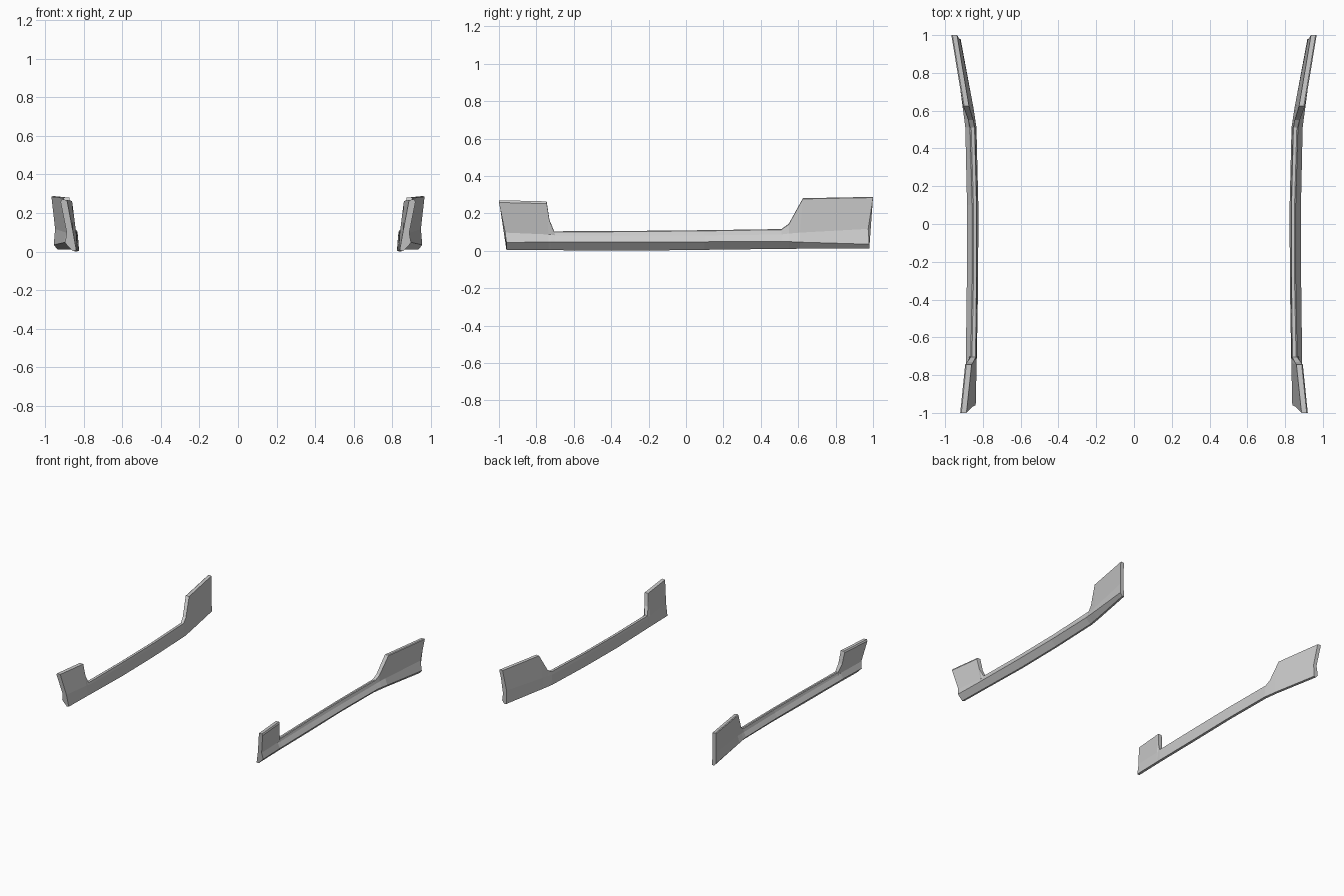
import bpy, bmesh

# Stations from front to rear:
# y top, y waist, y bottom, z top, z waist, z crease, z bottom,
# x: inner bottom, inner waist, inner top, outer top, outer waist, crease
STATIONS = [
    (-1.00, -.967, -.96, .270, .10, .045, .006, .838, .855, .887, .920, .888, .897),
    (-.745, -.735, -.735, .264, .09, .046, .006, .833, .838, .860, .894, .868, .890),
    (-.730, -.722, -.722, .165, .09, .046, .006, .833, .838, .850, .882, .868, .890),
    (-.705, -.70, -.70, .104, .085, .046, .006, .832, .835, .839, .864, .869, .890),
    (-.30, -.30, -.30, .106, .085, .046, .003, .825, .831, .834, .856, .863, .885),
    (.10, .10, .10, .110, .085, .048, .008, .824, .830, .834, .856, .863, .884),
    (.51, .51, .51, .116, .09, .050, .013, .834, .840, .844, .868, .874, .893),
    (.55, .55, .55, .145, .095, .049, .013, .840, .846, .851, .878, .879, .898),
    (.625, .61, .61, .281, .10, .046, .014, .849, .855, .874, .905, .888, .906),
    (1.00, .974, .98, .288, .12, .035, .014, .918, .920, .937, .967, .948, .955),
]


def section(s, side):
    yt, ym, yb, zt, zm, zc, zb, ib, im, it, ot, om, oc = s
    bevel = .012 if yt < -.73 else .004
    pts = [(ib, yb, zb), (im, ym, zm), (it, yt, zt - .002),
           (ot - .006, yt, zt), (ot, yt, zt - bevel),
           (om, ym, zm - .003), (oc, yb, zc), (ib + .018, yb, zb - .003)]
    return [(x * side, y, z) for x, y, z in pts]


def make_skirt(name, side):
    bm = bmesh.new()
    rings = [[bm.verts.new(p) for p in section(s, side)] for s in STATIONS]
    # Skin between neighbouring sections
    for a, b in zip(rings, rings[1:]):
        n = len(a)
        for i in range(n):
            j = (i + 1) % n
            bm.faces.new((a[i], a[j], b[j], b[i]))
    # End caps
    bm.faces.new(rings[0])
    bm.faces.new(rings[-1])
    bmesh.ops.recalc_face_normals(bm, faces=bm.faces)
    mesh = bpy.data.meshes.new(name)
    bm.to_mesh(mesh)
    bm.free()
    obj = bpy.data.objects.new(name, mesh)
    bpy.context.collection.objects.link(obj)
    return obj


# Mirrored pair of sill panels
for name, side in (("right_side_skirt", 1), ("left_side_skirt", -1)):
    make_skirt(name, side)
